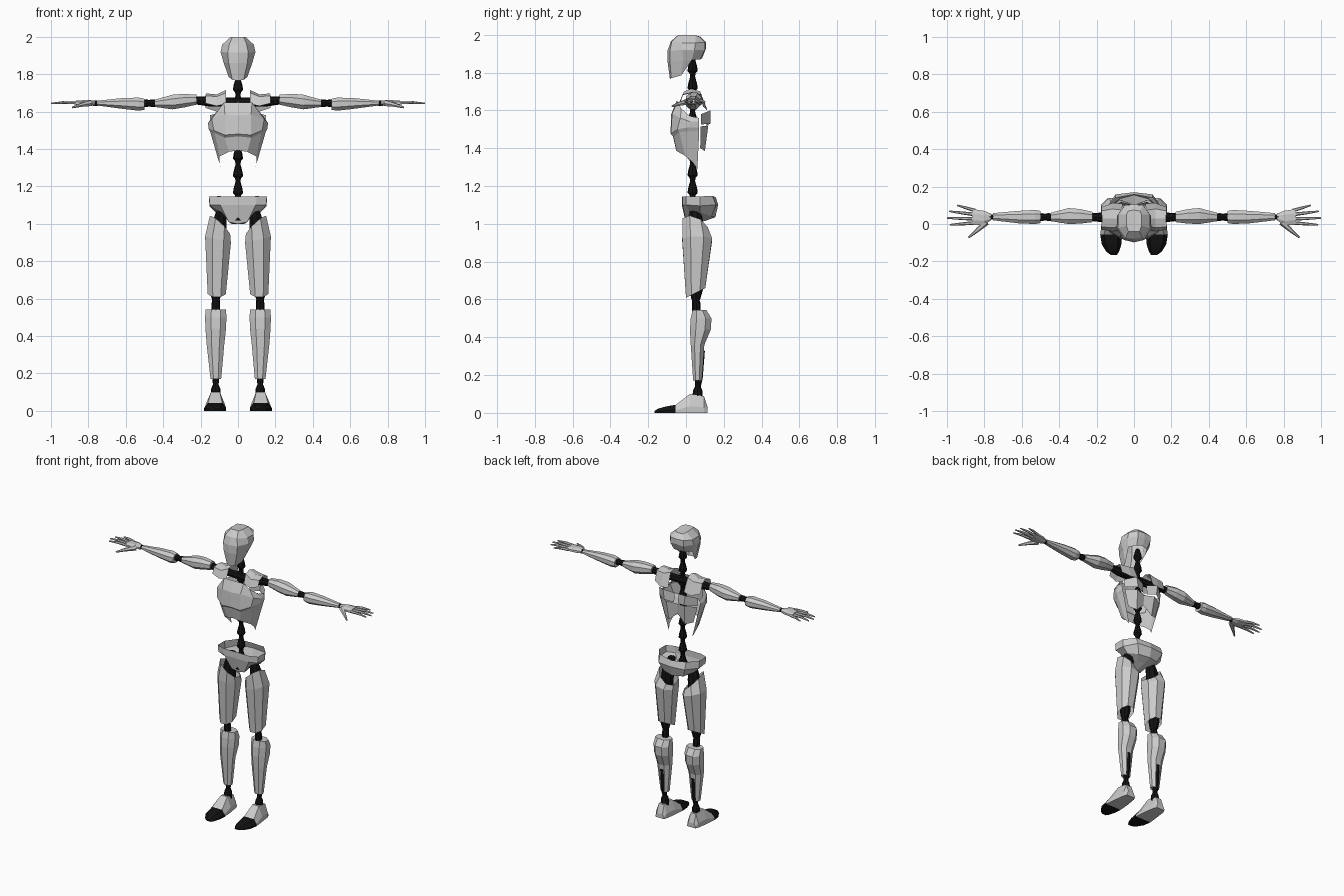
import bpy, bmesh
from mathutils import Vector

black = bpy.data.materials.new("black_joint")
black.diffuse_color = (0.006, 0.006, 0.006, 1)


def skin(name, rows, closed=False, cap0=False, cap1=False, mirror=True, mat=None):
    """Quads between successive rows of points; optional caps and x mirror."""
    bm = bmesh.new()
    v = [[bm.verts.new(p) for p in r] for r in rows]
    n = len(rows[0])
    for a, b in zip(v, v[1:]):
        for i in range(n if closed else n - 1):
            j = (i + 1) % n
            bm.faces.new((a[i], b[i], b[j], a[j]))
    if cap0:
        bm.faces.new(v[0])
    if cap1:
        bm.faces.new(v[-1][::-1])
    if closed:
        bmesh.ops.recalc_face_normals(bm, faces=bm.faces)
    me = bpy.data.meshes.new(name)
    bm.to_mesh(me)
    bm.free()
    ob = bpy.data.objects.new(name, me)
    bpy.context.collection.objects.link(ob)
    if mat:
        me.materials.append(mat)
    if mirror:
        m = ob.modifiers.new("mirror", 'MIRROR')
        m.use_clip = True
    return ob


def octagon(a0, a1, b0, b1, k=0.28):
    """Chamfered rectangle in 2D."""
    u, w = (a1 - a0) * k, (b1 - b0) * k
    return [(a0 + u, b0), (a1 - u, b0), (a1, b0 + w), (a1, b1 - w),
            (a1 - u, b1), (a0 + u, b1), (a0, b1 - w), (a0, b0 + w)]


def leg_ring(z, x0, x1, y0, y1, sx=0, sy=0):
    cx, cy = (x0 + x1) / 2, (y0 + y1) / 2
    return [(x, y, z + sx * (x - cx) + sy * (y - cy)) for x, y in octagon(x0, x1, y0, y1)]


def arm_ring(x, y0, y1, z0, z1):
    return [(x, y, z) for y, z in octagon(y0, y1, z0, z1)]


def foot_ring(y, x0, x1, h, t):
    return [(x0, y, 0), (x1, y, 0), (x1, y, .35 * h), (x1 - t, y, h), (x0 + t, y, h), (x0, y, .35 * h)]


def tube(name, pts, radii, n=8, mirror=True, mat=black):
    pts = [Vector(p) for p in pts]
    q = (pts[-1] - pts[0]).to_track_quat('Z', 'Y')
    from math import cos, sin, pi
    rows = [[p + q @ Vector((r * cos(2 * pi * i / n), r * sin(2 * pi * i / n), 0)) for i in range(n)]
            for p, r in zip(pts, radii)]
    return skin(name, rows, True, True, True, mirror, mat)


# Head: skull and open-backed jaw
brow = [(0, -.098, 1.86), (.05, -.085, 1.86), (.078, -.015, 1.865), (.07, .03, 1.865), (.04, .075, 1.87), (0, .085, 1.875)]
skin("skull", [
    [(0, -.04, 2.0), (.03, -.04, 1.998), (.04, -.01, 2.0), (.04, .05, 1.997), (.03, .07, 1.99), (0, .075, 1.99)],
    [(0, -.08, 1.965), (.045, -.075, 1.965), (.085, -.02, 1.957), (.085, .05, 1.957), (.05, .1, 1.96), (0, .105, 1.96)],
    [(0, -.098, 1.915), (.055, -.085, 1.915), (.093, -.02, 1.92), (.09, .045, 1.92), (.05, .1, 1.92), (0, .105, 1.925)],
    brow], cap0=True)
skin("jaw", [brow[:4], [(0, -.085, 1.765), (.03, -.078, 1.77), (.05, -.025, 1.785), (.066, .02, 1.85)]])

# Neck and spine: chain of vertebrae
pts, radii = [], []
for i in range(9):
    z = 1.06 + i * .092
    for dz, r in ((0, .016), (.012, .027), (.035, .024), (.075, .013)):
        pts.append((0, .035, z + dz))
        radii.append(r)
tube("spine", pts, radii, mirror=False)
tube("spine_base", [(0, .04, 1.02), (0, .04, 1.06), (0, .038, 1.1)], [.05, .045, .025], mirror=False)

# Chest shell with pectoral ledge and side flaps
skin("chest", [
    [(0, -.05, 1.65), (.075, -.045, 1.648), (.105, -.025, 1.61), (.14, .02, 1.57), (.148, .068, 1.56)],
    [(0, -.078, 1.58), (.07, -.073, 1.585), (.14, -.03, 1.56), (.16, .02, 1.54), (.155, .068, 1.54)],
    [(0, -.082, 1.48), (.07, -.08, 1.475), (.13, -.045, 1.50), (.158, .015, 1.51), (.152, .07, 1.51)],
    [(0, -.07, 1.468), (.07, -.066, 1.46), (.125, -.035, 1.485), (.148, .015, 1.49), (.145, .07, 1.49)],
    [(0, -.053, 1.392), (.05, -.05, 1.385), (.1, -.005, 1.36), (.1, .035, 1.325), (.09, .06, 1.29)]])

# Back plates
skin("upper_back_plate", [
    [(.15, .08, 1.58), (.085, .13, 1.6), (.015, .105, 1.585)],
    [(.145, .08, 1.525), (.075, .13, 1.53), (.015, .108, 1.52)]])
skin("lower_back_plate", [
    [(.142, .078, 1.515), (.07, .118, 1.52), (0, .1, 1.51)],
    [(.11, .075, 1.4), (.06, .1, 1.385), (0, .092, 1.44)]])

# Shoulder pads: arches over the collar beam
skin("shoulder_pad", [
    [(.065, -.03, 1.64), (.065, -.01, 1.70), (.065, .03, 1.715), (.065, .075, 1.70), (.06, .11, 1.61)],
    [(.115, -.04, 1.63), (.115, -.02, 1.68), (.115, .03, 1.692), (.115, .08, 1.685), (.115, .112, 1.6)],
    [(.175, -.03, 1.645), (.175, -.015, 1.685), (.17, .03, 1.697), (.175, .07, 1.685), (.175, .09, 1.62)]])
tube("collar_beam", [(0, .035, 1.65), (.08, .035, 1.65), (.15, .035, 1.655), (.235, .037, 1.66)], [.026, .024, .028, .02])

# Arms
skin("upper_arm", [arm_ring(.222, .01, .065, 1.637, 1.69), arm_ring(.29, .002, .08, 1.622, 1.695),
                   arm_ring(.35, 0, .085, 1.612, 1.69), arm_ring(.445, .015, .06, 1.625, 1.664)], True, True, True)
tube("elbow", [(.43, .037, 1.645), (.46, .037, 1.645), (.475, .037, 1.645), (.49, .037, 1.645), (.51, .037, 1.643)],
     [.019, .021, .017, .021, .019])
skin("forearm", [arm_ring(.5, .005, .07, 1.61, 1.668), arm_ring(.53, 0, .075, 1.605, 1.675),
                 arm_ring(.62, .004, .07, 1.615, 1.672), arm_ring(.755, .02, .058, 1.633, 1.658)], True, True, True)
tube("wrist", [(.745, .038, 1.645), (.775, .038, 1.645)], [.014, .014])

# Hands
skin("palm", [arm_ring(.765, .02, .055, 1.633, 1.657), arm_ring(.8, -.005, .07, 1.63, 1.663),
              arm_ring(.865, -.004, .08, 1.635, 1.658)], True, True, True)
fingers = {"little": (.85, .072, .945, .1), "ring": (.86, .052, .988, .068),
           "middle": (.862, .028, 1.0, .032), "index": (.86, .005, .985, -.004)}
for f, (x0, y0, x1, y1) in fingers.items():
    a, b = Vector((x0, y0, 1.647)), Vector((x1, y1, 1.644))
    mid = a.lerp(b, .5) + Vector((0, 0, .004))
    tube(f + "_finger", [a, mid, b], [.01, .008, .004], 6, mat=None)
tube("thumb", [(.79, .01, 1.645), (.84, -.035, 1.635), (.885, -.073, 1.622)], [.018, .011, .005], 6, mat=None)

# Pelvis basin, open on top
skin("pelvis", [
    [(0, -.02, 1.145), (.1, -.02, 1.145), (.155, 0, 1.145), (.155, .075, 1.145), (.1, .14, 1.148), (0, .158, 1.14)],
    [(0, -.022, 1.1), (.095, -.018, 1.1), (.15, 0, 1.1), (.153, .075, 1.095), (.1, .158, 1.1), (0, .17, 1.1)],
    [(0, 0, 1.0), (.05, 0, 1.01), (.085, .02, 1.06), (.12, .075, 1.06), (.075, .135, 1.04), (0, .155, 1.035)],
    [(0, .03, 1.0), (.035, .035, 1.0), (.05, .05, 1.02), (.055, .07, 1.025), (.045, .09, 1.025), (0, .1, 1.015)]],
    cap1=True)

# Legs
tube("hip_joint", [(.075, .045, 1.1), (.09, .05, 1.05), (.1, .055, 1.0), (.11, .055, .86)], [.025, .032, .04, .045])
skin("thigh", [leg_ring(.985, .042, .15, -.018, .115, .9, -.35), leg_ring(.915, .038, .176, -.02, .138, .25, 0),
               leg_ring(.635, .065, .162, 0, .102, 0, .5)], True)
tube("knee", [(.118, .055, .74), (.118, .055, .65), (.118, .052, .61), (.118, .052, .595), (.118, .055, .575),
              (.118, .055, .5)], [.035, .034, .026, .02, .023, .022])
skin("shin", [leg_ring(.543, .064, .173, .034, .108), leg_ring(.5, .062, .176, .025, .135),
              leg_ring(.44, .064, .174, .021, .131), leg_ring(.36, .073, .168, .025, .097),
              leg_ring(.17, .09, .147, .038, .082)], True, True, True)
tube("ankle", [(.119, .078, .33), (.119, .068, .18), (.119, .063, .14), (.119, .062, .12), (.119, .06, .075)],
     [.022, .02, .015, .024, .028])

# Feet: grey heel shell and black toe cap
skin("heel", [foot_ring(-.055, .064, .18, .042, .02), foot_ring(.02, .07, .172, .1, .027),
              foot_ring(.095, .082, .162, .088, .02), foot_ring(.115, .09, .152, .03, .01)], True, True, True)
skin("toe_cap", [foot_ring(-.055, .063, .181, .043, .02), foot_ring(-.11, .068, .172, .033, .02),
                 foot_ring(-.148, .08, .148, .022, .012), foot_ring(-.167, .092, .122, .01, .005)],
     True, True, True, mat=black)
